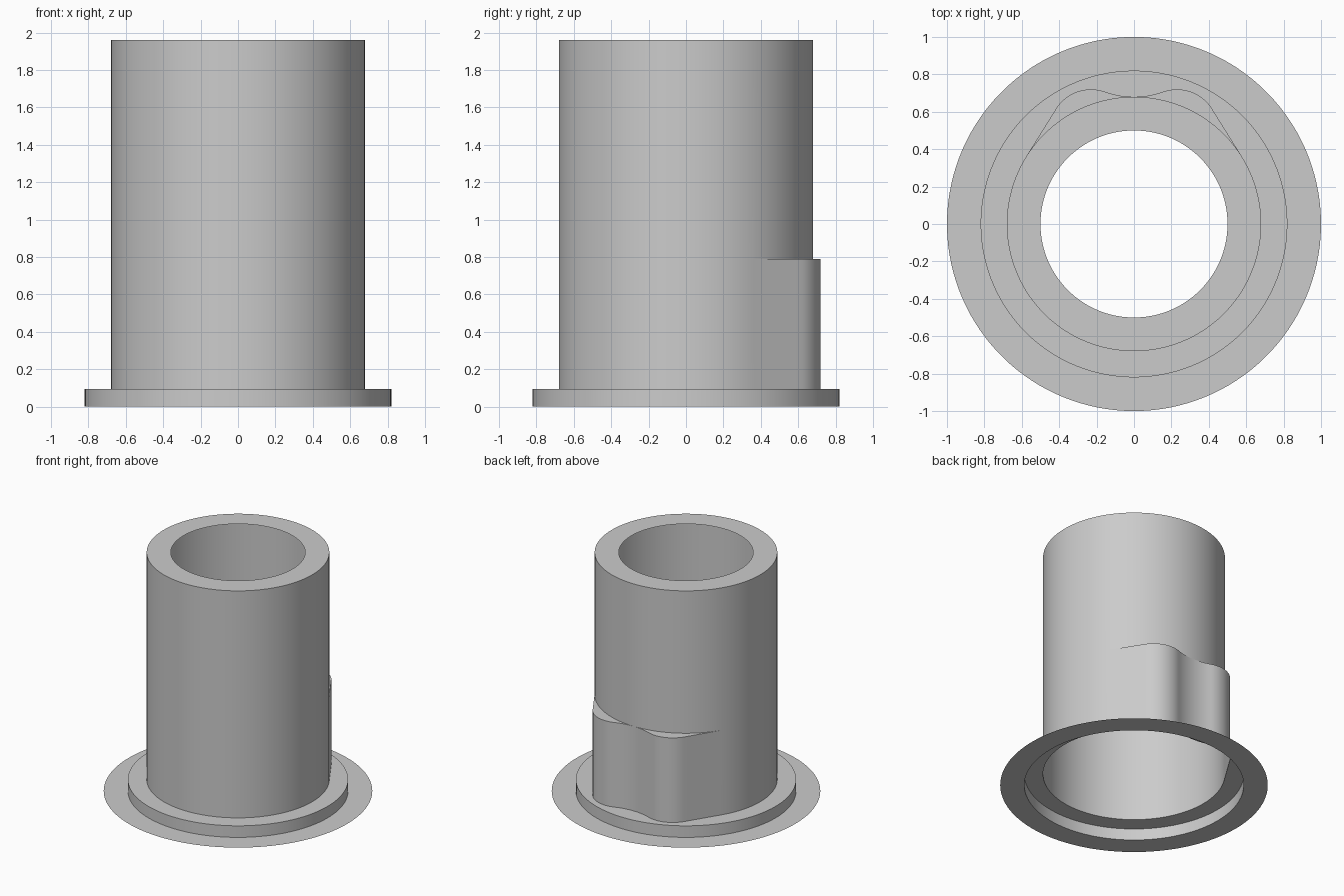
import bpy, bmesh
from math import cos, sin, atan2, hypot, radians, sqrt, acos, degrees

if "Cube" in bpy.data.objects:
    bpy.data.objects.remove(bpy.data.objects["Cube"])

R_FLANGE, R_COLLAR, R_TUBE, R_HOLE = 1.0, 0.82, 0.68, 0.5
Z_COLLAR, Z_LOBE, Z_TOP = 0.095, 0.79, 1.96
LOBE_X, LOBE_Y, LOBE_R = 0.23, 0.5, 0.22

grey = bpy.data.materials.new("plain grey")
grey.use_nodes = True
colour = (0.6, 0.6, 0.6, 1)
grey.diffuse_color = colour
grey.node_tree.nodes["Principled BSDF"].inputs["Base Color"].default_value = colour


def arc(cx, cy, r, start, end, n):
    steps = [radians(start + (end - start) * i / n) for i in range(n + 1)]
    return [(cx + r * cos(a), cy + r * sin(a)) for a in steps]


def lobed_outline():
    """Round tube with two bulges at the back, joined by tangent lines and a dip."""
    dist = hypot(LOBE_X, LOBE_Y)
    tangent = degrees(atan2(LOBE_Y, LOBE_X) - acos((R_TUBE - LOBE_R) / dist))
    gap = R_TUBE - LOBE_Y
    dip_r = (LOBE_X**2 + gap**2 - LOBE_R**2) / (2 * (LOBE_R - gap))
    dip_y = R_TUBE + dip_r
    join = degrees(atan2(dip_y - LOBE_Y, -LOBE_X))
    tube = arc(0, 0, R_TUBE, -90, tangent, 44)
    lobe = arc(LOBE_X, LOBE_Y, LOBE_R, tangent, join, 16)
    (ax, ay), (bx, by) = tube[-1], lobe[0]
    line = [(ax + (bx - ax) * i / 8, ay + (by - ay) * i / 8) for i in range(1, 8)]
    dip = arc(0, dip_y, dip_r, join - 180, -90, 8)[1:]
    half = tube + line + lobe + dip
    return half + [(-x, y) for x, y in half[-2:0:-1]]


OUTLINE = lobed_outline()


def ring(r):
    """Circle whose points line up with the lobed outline."""
    return [(x * r / hypot(x, y), y * r / hypot(x, y)) for x, y in OUTLINE]


def shell(name, rows):
    """Skin a stack of matching closed outlines given as (outline, z)."""
    bm = bmesh.new()
    loops = [[bm.verts.new((x, y, z)) for x, y in pts] for pts, z in rows]
    for low, high in zip(loops, loops[1:]):
        for i in range(len(low)):
            j = (i + 1) % len(low)
            bm.faces.new((low[i], low[j], high[j], high[i]))
    bmesh.ops.remove_doubles(bm, verts=bm.verts, dist=0.0002)
    mesh = bpy.data.meshes.new(name)
    bm.to_mesh(mesh)
    bm.free()
    mesh.materials.append(grey)
    obj = bpy.data.objects.new(name, mesh)
    bpy.context.collection.objects.link(obj)
    bpy.ops.object.select_all(action="DESELECT")
    obj.select_set(True)
    bpy.context.view_layer.objects.active = obj
    bpy.ops.object.shade_smooth_by_angle(angle=radians(30))
    return obj


# Thin flat flange on the ground
shell("base_flange", [(ring(R_FLANGE), 0), (ring(R_COLLAR), 0)])

# Low raised collar, open where the tube meets it
shell("collar", [(ring(R_COLLAR), 0), (ring(R_COLLAR), Z_COLLAR), (OUTLINE, Z_COLLAR)])

# Hollow tube with the twin bulge low on its back
shell("tube_with_bulge", [(OUTLINE, Z_COLLAR), (OUTLINE, Z_LOBE),
                          (ring(R_TUBE), Z_LOBE), (ring(R_TUBE), Z_TOP)])

# Flat rim around the top opening
shell("top_rim", [(ring(R_TUBE), Z_TOP), (ring(R_HOLE), Z_TOP)])
